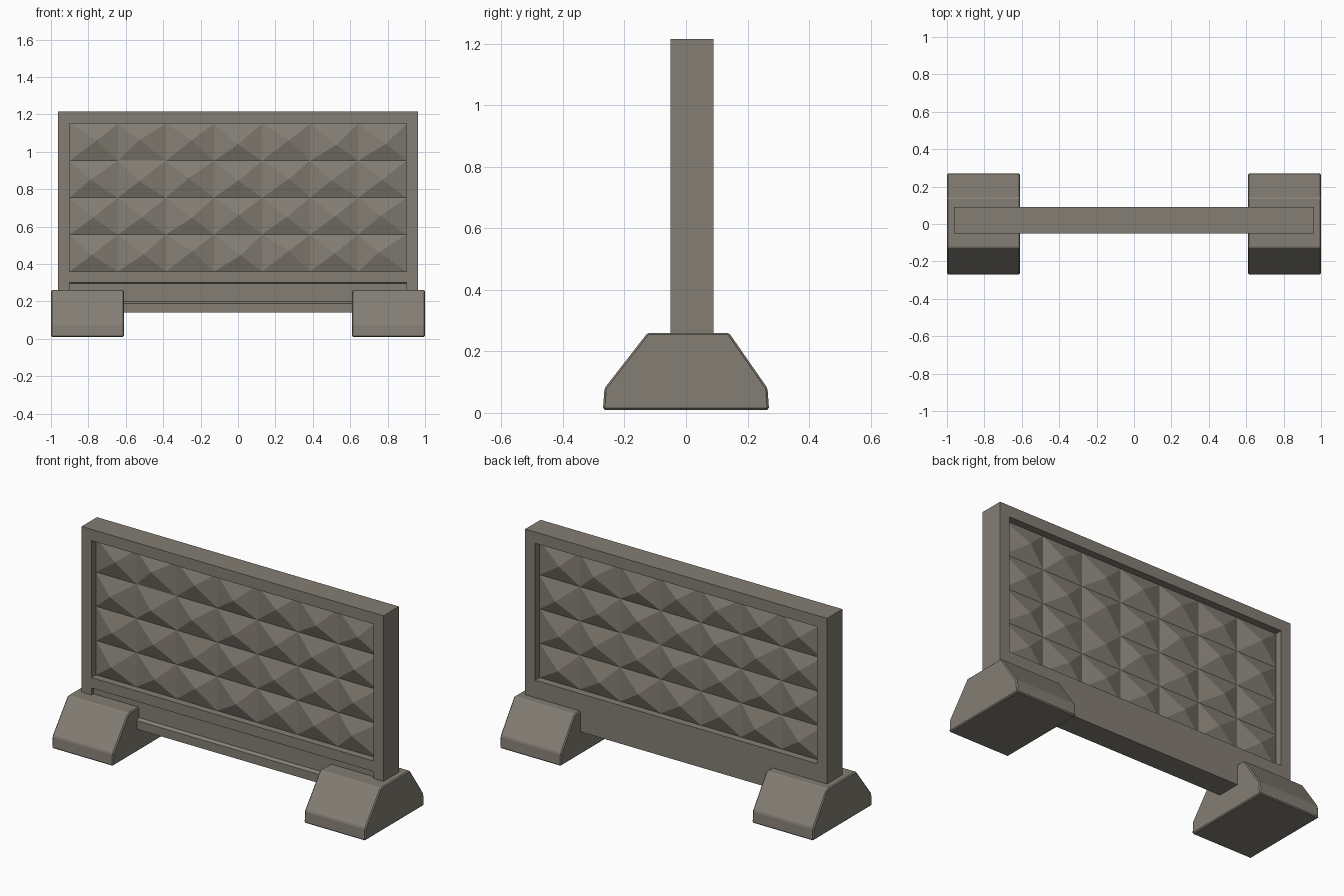
import bpy, bmesh, random

random.seed(4)
cube = bpy.data.objects.get("Cube")
if cube:
    bpy.data.objects.remove(cube)

concrete = bpy.data.materials.new("weathered concrete")
concrete.use_nodes = True
colour = (0.23, 0.21, 0.175, 1)
concrete.diffuse_color = colour
bsdf = concrete.node_tree.nodes["Principled BSDF"]
bsdf.inputs["Base Color"].default_value = colour
bsdf.inputs["Roughness"].default_value = 0.9

FRONT, BACK = -0.05, 0.09
LEFT, SILL, LINTEL = 0.90, 0.36, 1.15


def finish(name, bm, bevel=0.0):
    bmesh.ops.recalc_face_normals(bm, faces=bm.faces)
    mesh = bpy.data.meshes.new(name)
    bm.to_mesh(mesh)
    bm.free()
    mesh.materials.append(concrete)
    obj = bpy.data.objects.new(name, mesh)
    bpy.context.collection.objects.link(obj)
    if bevel:
        mod = obj.modifiers.new("worn edges", 'BEVEL')
        mod.width = bevel
        mod.segments = 1
    return obj


def extrude_x(name, profile, x0, x1, bevel=0.0):
    """Sweep a (y, z) outline from x0 to x1."""
    bm = bmesh.new()
    face = bm.faces.new([bm.verts.new((x0, y, z)) for y, z in profile])
    new = bmesh.ops.extrude_face_region(bm, geom=[face])["geom"]
    verts = [v for v in new if isinstance(v, bmesh.types.BMVert)]
    bmesh.ops.translate(bm, verts=verts, vec=(x1 - x0, 0, 0))
    return finish(name, bm, bevel)


def rect(z0, z1):
    return [(FRONT, z0), (BACK, z0), (BACK, z1), (FRONT, z1)]


# Trapezoid feet and side posts
foot = [(-0.27, 0.01), (0.27, 0.01), (0.265, 0.08),
        (0.14, 0.26), (-0.125, 0.26), (-0.265, 0.08)]
for side, s in (("left", 1), ("right", -1)):
    extrude_x(side + "_foot", foot, s * 0.61, s * 1.0, 0.006)
    extrude_x(side + "_post", rect(0.14, LINTEL), s * LEFT, s * 0.963)

# Top rail, and bottom rail with a shallow recess along its front
extrude_x("top_rail", rect(LINTEL, 1.215), -0.963, 0.963)
recess = FRONT + 0.018
extrude_x("bottom_rail", [(FRONT, 0.14), (BACK, 0.14), (BACK, SILL), (FRONT, SILL),
                          (FRONT, 0.30), (recess, 0.295), (recess, 0.20),
                          (FRONT, 0.19)], -LEFT, LEFT)

# Studded infill: a grid of low pyramids on each side
COLS, ROWS = 7, 4


def studs(name, y_base, y_peak):
    bm = bmesh.new()
    w, h = 2 * LEFT / COLS, (LINTEL - SILL) / ROWS
    grid = [[bm.verts.new((-LEFT + i * w, y_base, SILL + j * h))
             for j in range(ROWS + 1)] for i in range(COLS + 1)]
    for i in range(COLS):
        for j in range(ROWS):
            ring = [grid[i][j], grid[i + 1][j], grid[i + 1][j + 1], grid[i][j + 1]]
            peak = bm.verts.new((-LEFT + (i + 0.5) * w + random.uniform(-0.02, 0.02), y_peak,
                                 SILL + (j + 0.5) * h + random.uniform(-0.015, 0.015)))
            for k in range(4):
                bm.faces.new((ring[k], ring[(k + 1) % 4], peak))
    # Orient the open sheet outward
    bmesh.ops.recalc_face_normals(bm, faces=bm.faces)
    bm.faces.ensure_lookup_table()
    outward = y_peak - y_base
    flip = bm.faces[0].normal.y * outward < 0
    mesh = bpy.data.meshes.new(name)
    if flip:
        bmesh.ops.reverse_faces(bm, faces=bm.faces)
    bm.to_mesh(mesh)
    bm.free()
    mesh.materials.append(concrete)
    bpy.context.collection.objects.link(bpy.data.objects.new(name, mesh))


studs("front_studs", FRONT + 0.042, FRONT + 0.008)
studs("back_studs", BACK - 0.042, BACK - 0.008)
